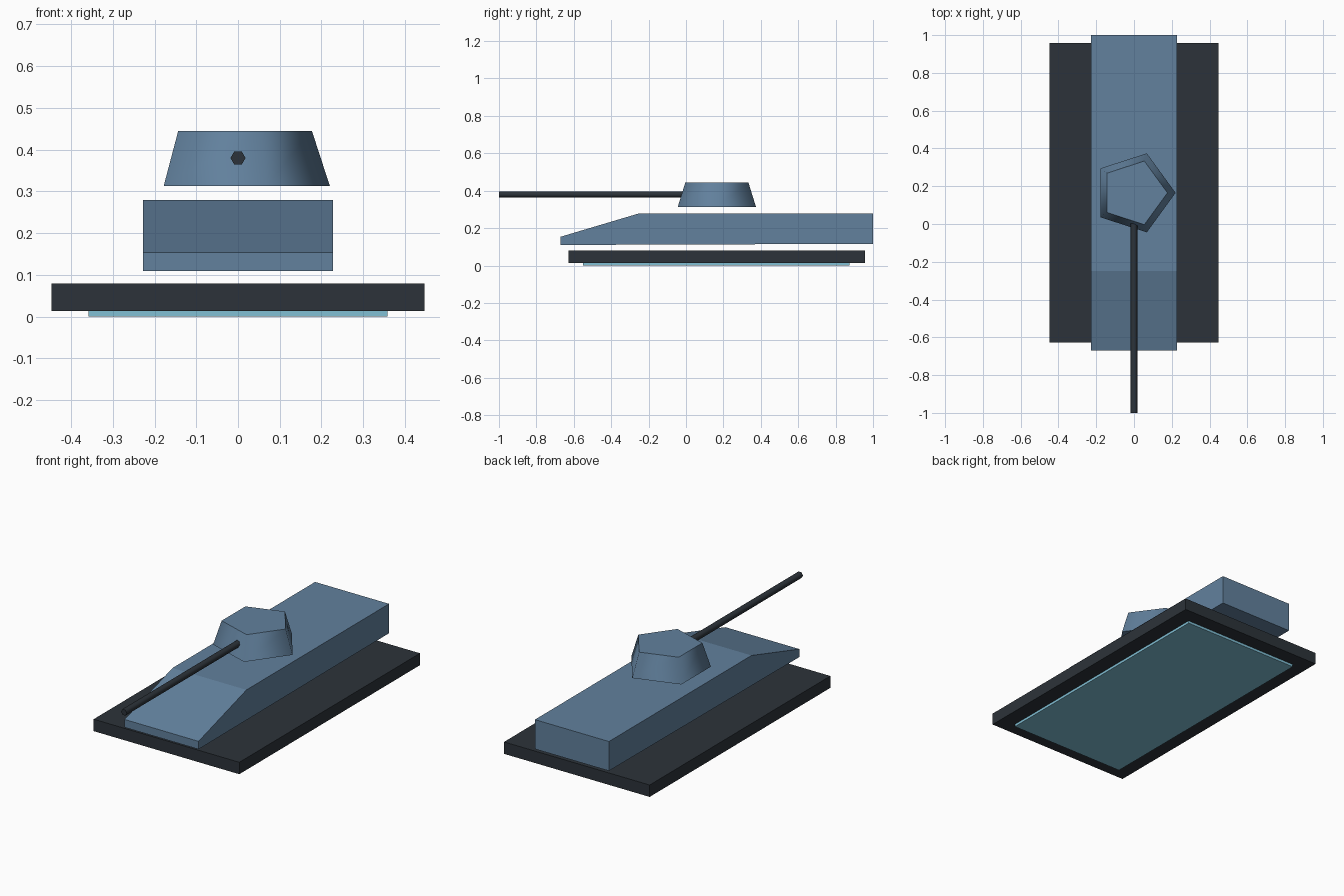
import bpy, bmesh, math
from mathutils import Matrix

default = bpy.data.objects.get("Cube")
if default:
    bpy.data.objects.remove(default, do_unlink=True)


def material(name, srgb):
    col = [(c / 255) ** 2.2 for c in srgb] + [1.0]
    m = bpy.data.materials.new(name)
    m.use_nodes = True
    m.diffuse_color = col
    bsdf = next(n for n in m.node_tree.nodes if n.type == 'BSDF_PRINCIPLED')
    bsdf.inputs["Base Color"].default_value = col
    bsdf.inputs["Roughness"].default_value = 0.7
    return m


steel = material("steel blue", (98, 128, 156))
charcoal = material("charcoal", (48, 54, 60))
glow = material("light cyan", (128, 190, 212))


def finish(bm, name, mat):
    bmesh.ops.recalc_face_normals(bm, faces=bm.faces)
    mesh = bpy.data.meshes.new(name)
    bm.to_mesh(mesh)
    bm.free()
    mesh.materials.append(mat)
    obj = bpy.data.objects.new(name, mesh)
    bpy.context.collection.objects.link(obj)
    return obj


def extrude_profile(name, profile, half_width, mat):
    """Side outline in (y, z), extruded symmetrically across x."""
    bm = bmesh.new()
    face = bm.faces.new([bm.verts.new((-half_width, y, z)) for y, z in profile])
    ext = bmesh.ops.extrude_face_region(bm, geom=[face])
    moved = [v for v in ext["geom"] if isinstance(v, bmesh.types.BMVert)]
    bmesh.ops.translate(bm, verts=moved, vec=(2 * half_width, 0, 0))
    return finish(bm, name, mat)


def slab(name, half_width, y0, y1, z0, z1, mat):
    return extrude_profile(name, [(y0, z0), (y0, z1), (y1, z1), (y1, z0)], half_width, mat)


def frustum(name, sides, r0, r1, depth, matrix, mat):
    """Tapered prism with smooth sides and flat caps; first corner on +x."""
    bm = bmesh.new()
    rings = []
    for r, z in ((r0, -depth / 2), (r1, depth / 2)):
        angles = [math.tau * i / sides for i in range(sides)]
        rings.append([bm.verts.new((r * math.cos(a), r * math.sin(a), z)) for a in angles])
    low, high = rings
    for i in range(sides):
        j = (i + 1) % sides
        bm.faces.new((low[i], low[j], high[j], high[i])).smooth = True
    bm.faces.new(low)
    bm.faces.new(high)
    bm.transform(matrix)
    return finish(bm, name, mat)


# Underside plate and broad base
slab("underside_plate", 0.358, -0.55, 0.875, 0.0, 0.014, glow)
slab("base", 0.447, -0.627, 0.957, 0.014, 0.08, charcoal)

# Hull with a sloped nose
extrude_profile("hull", [(-0.67, 0.11), (-0.67, 0.154), (-0.25, 0.279),
                         (1.0, 0.279), (1.0, 0.116)], 0.227, steel)

# Five-sided turret
frustum("turret", 5, 0.22, 0.177, 0.132,
        Matrix.Translation((0, 0.165, 0.379)), steel)

# Six-sided gun barrel, lying along y
frustum("gun_barrel", 6, 0.018, 0.018, 1.06,
        Matrix.Translation((0, -0.47, 0.38)) @ Matrix.Rotation(math.pi / 2, 4, 'X'), charcoal)
